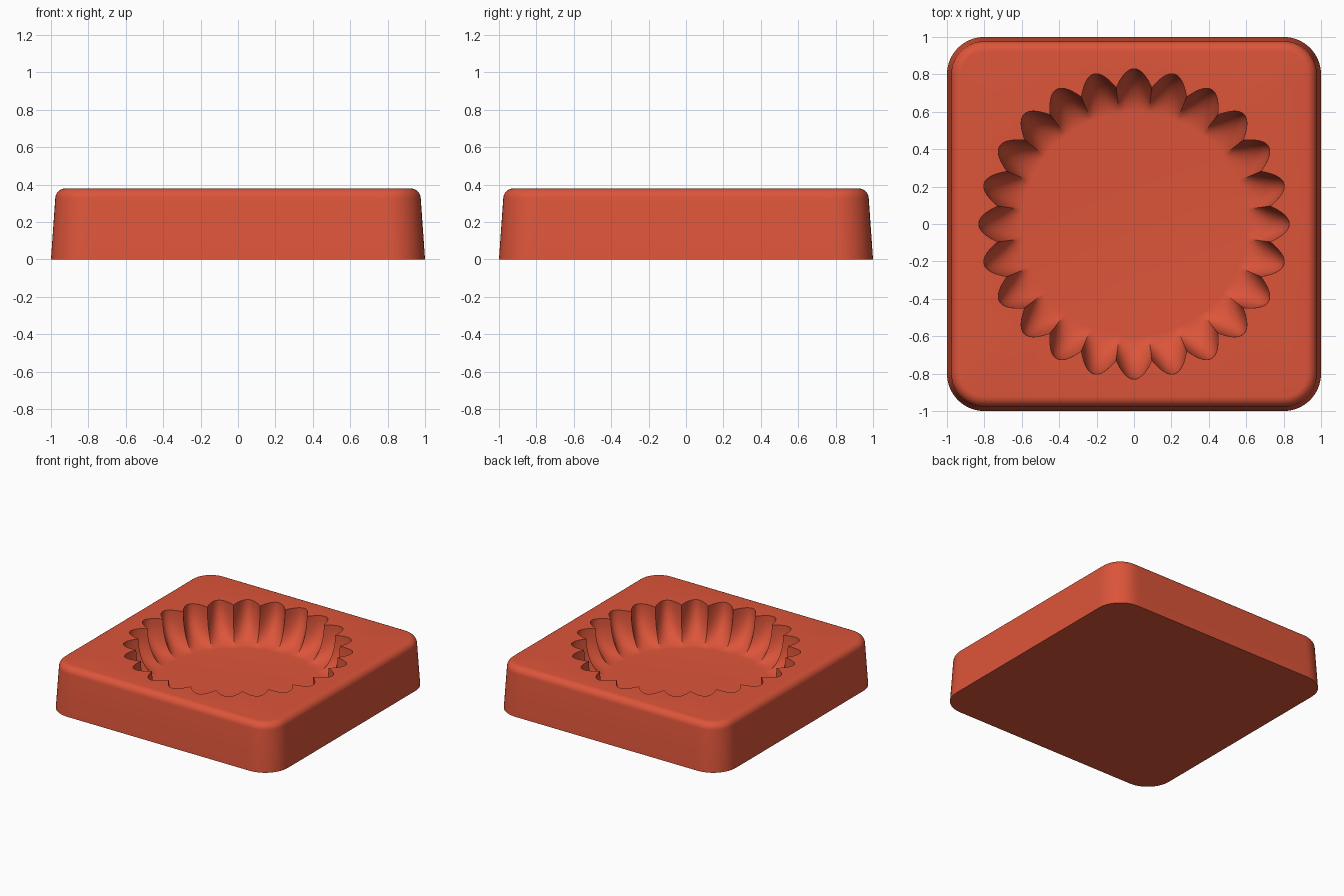
import bpy, bmesh, math

cube = bpy.data.objects.get("Cube")
if cube:
    bpy.data.objects.remove(cube, do_unlink=True)

LOBES = 24
STEPS = LOBES * 16
HEIGHT, FLOOR = 0.38, 0.10

clay = bpy.data.materials.new("terracotta red")
clay.use_nodes = True
colour = (0.72, 0.09, 0.042, 1)
clay.diffuse_color = colour
clay.node_tree.nodes["Principled BSDF"].inputs["Base Color"].default_value = colour


def rounded_square(angle, half, radius):
    """Distance from the centre to a rounded square along an angle."""
    c, s = abs(math.cos(angle)), abs(math.sin(angle))
    c, s = max(c, s), min(c, s)
    core = half - radius
    if half * s / c <= core:
        return half / c
    d = core * (c + s)
    return d + math.sqrt(max(0, d * d - 2 * core * core + radius * radius))


def ring(bm, z, radius_at):
    verts = []
    for i in range(STEPS):
        a = math.tau * i / STEPS
        r = radius_at(a)
        verts.append(bm.verts.new((r * math.cos(a), r * math.sin(a), z)))
    return verts


def square_ring(bm, z, half, radius):
    return ring(bm, z, lambda a: rounded_square(a, half, radius))


def fluted_ring(bm, z, ridge, tip):
    return ring(bm, z, lambda a: ridge + (tip - ridge) * abs(math.cos(a * LOBES / 2)))


bm = bmesh.new()

# Tapered outer wall and rounded top edge
rings = [square_ring(bm, 0, 1.0, 0.2)]
FILLET = 0.055
for k in range(9):
    a = math.radians(4 + 86 * k / 8)
    half = 0.922 + FILLET * math.cos(a)
    rings.append(square_ring(bm, HEIGHT - FILLET * (1 - math.sin(a)), half, half - 0.8))

# Fluted bowl: lobes are full at the rim and fade into the floor
SECTIONS = 14
for k in range(SECTIONS + 1):
    t = math.pi / 2 * (1 - k / SECTIONS)
    z = HEIGHT - (HEIGHT - FLOOR) * (1 - (1 - math.cos(t))**1.0) if k else HEIGHT
    rise = (z - FLOOR) / (HEIGHT - FLOOR)
    tip = 0.60 + 0.23 * math.sin(t) ** 1.1
    ridge = 0.60 + 0.135 * math.sin(t) ** 1.1
    rings.append(fluted_ring(bm, FLOOR + rise * (HEIGHT - FLOOR), ridge, tip))

for low, high in zip(rings, rings[1:]):
    for i in range(STEPS):
        j = (i + 1) % STEPS
        bm.faces.new((low[i], low[j], high[j], high[i]))

# Underside and bowl floor
bm.faces.new(list(reversed(rings[0])))
bm.faces.new(rings[-1])
bmesh.ops.recalc_face_normals(bm, faces=bm.faces[:])

mesh = bpy.data.meshes.new("fluted_mould")
bm.to_mesh(mesh)
bm.free()
mesh.materials.append(clay)
mould = bpy.data.objects.new("fluted_mould", mesh)
bpy.context.collection.objects.link(mould)
bpy.ops.object.select_all(action="DESELECT")
mould.select_set(True)
bpy.context.view_layer.objects.active = mould
bpy.ops.object.shade_smooth_by_angle(angle=math.radians(35))
